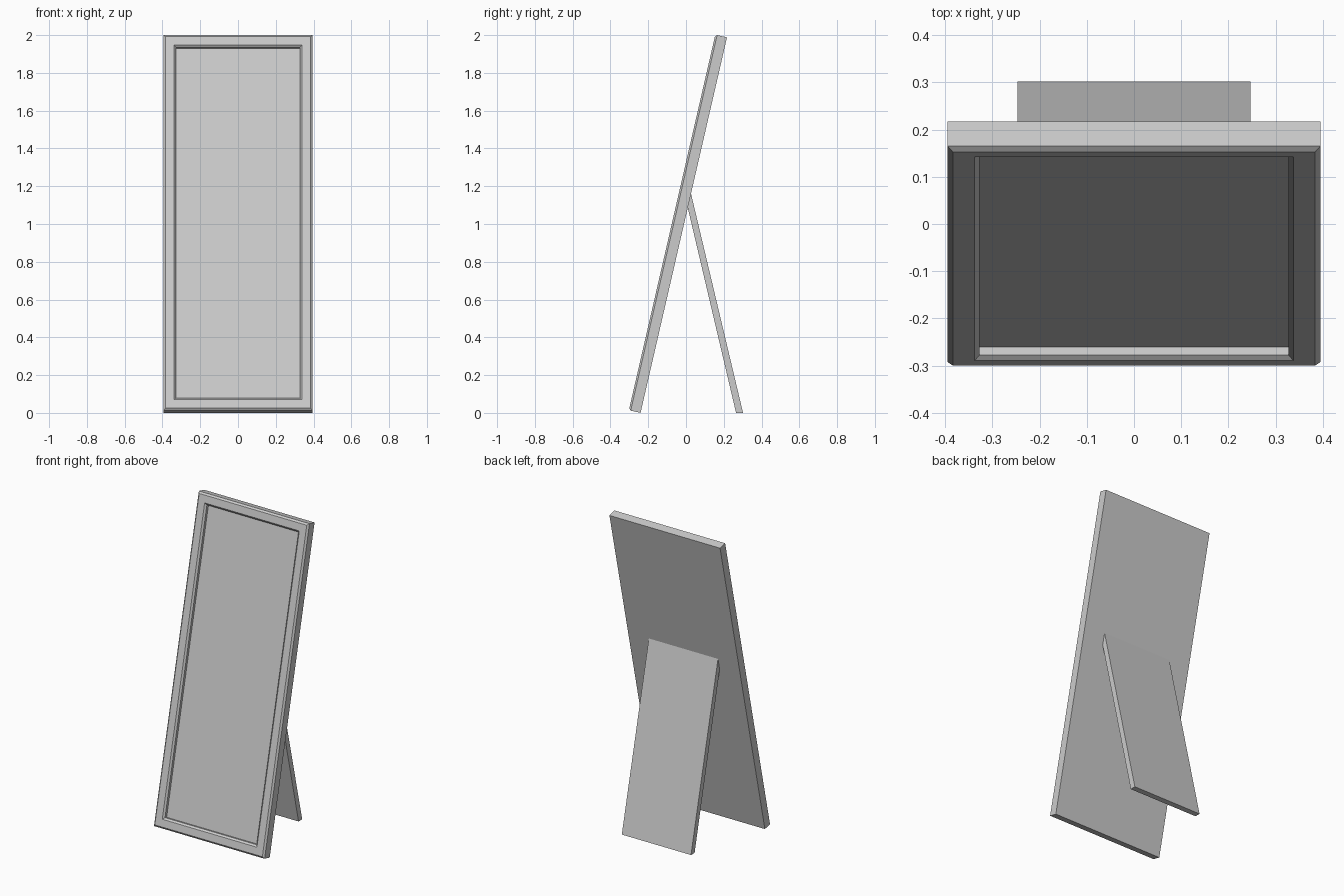
import bpy, bmesh, math

if "Cube" in bpy.data.objects:
    bpy.data.objects.remove(bpy.data.objects["Cube"])

TILT = math.atan(0.2302)      # backward lean
W, L = 0.395, 2.04            # half width, slanted length
BACK_Y = -0.2407              # rear bottom edge on the floor


def make_object(name, bm):
    bmesh.ops.recalc_face_normals(bm, faces=bm.faces)
    mesh = bpy.data.meshes.new(name)
    bm.to_mesh(mesh)
    bm.free()
    obj = bpy.data.objects.new(name, mesh)
    bpy.context.collection.objects.link(obj)
    return obj


def ring(bm, inset, depth):
    """Rectangle inset from the outline, 'depth' forward of the back."""
    x, lo, hi = W - inset, inset, L - inset
    return [bm.verts.new((px, -depth, pz))
            for px, pz in ((-x, lo), (x, lo), (x, hi), (-x, hi))]


def lean(obj):
    obj.location = (0, BACK_Y, 0)
    obj.rotation_euler = (-TILT, 0, 0)


# Frame: back, sides, outer chamfer, flat border, inner chamfer, recess wall
bm = bmesh.new()
steps = [(0, 0), (0, 0.0534), (0.011, 0.0634),
         (0.057, 0.0634), (0.068, 0.0534), (0.068, 0.036)]
rings = [ring(bm, *s) for s in steps]
bm.faces.new(rings[0])
for a, b in zip(rings, rings[1:]):
    for i in range(4):
        j = (i + 1) % 4
        bm.faces.new((a[i], a[j], b[j], b[i]))
lean(make_object("mirror_frame", bm))

# Mirror glass, at the bottom of the recess
bm = bmesh.new()
bm.faces.new(ring(bm, 0.068, 0.036))
lean(make_object("mirror_glass", bm))

# Rear support leg: side profile extruded across the width
bm = bmesh.new()
profile = [(0.265, 0), (0.302, 0), (0.022, 1.18), (0.006, 1.10)]
face = bm.faces.new([bm.verts.new((-0.247, y, z)) for y, z in profile])
out = bmesh.ops.extrude_face_region(bm, geom=[face])
bmesh.ops.translate(bm, vec=(0.494, 0, 0),
                    verts=[v for v in out["geom"] if isinstance(v, bmesh.types.BMVert)])
make_object("support_leg", bm)
